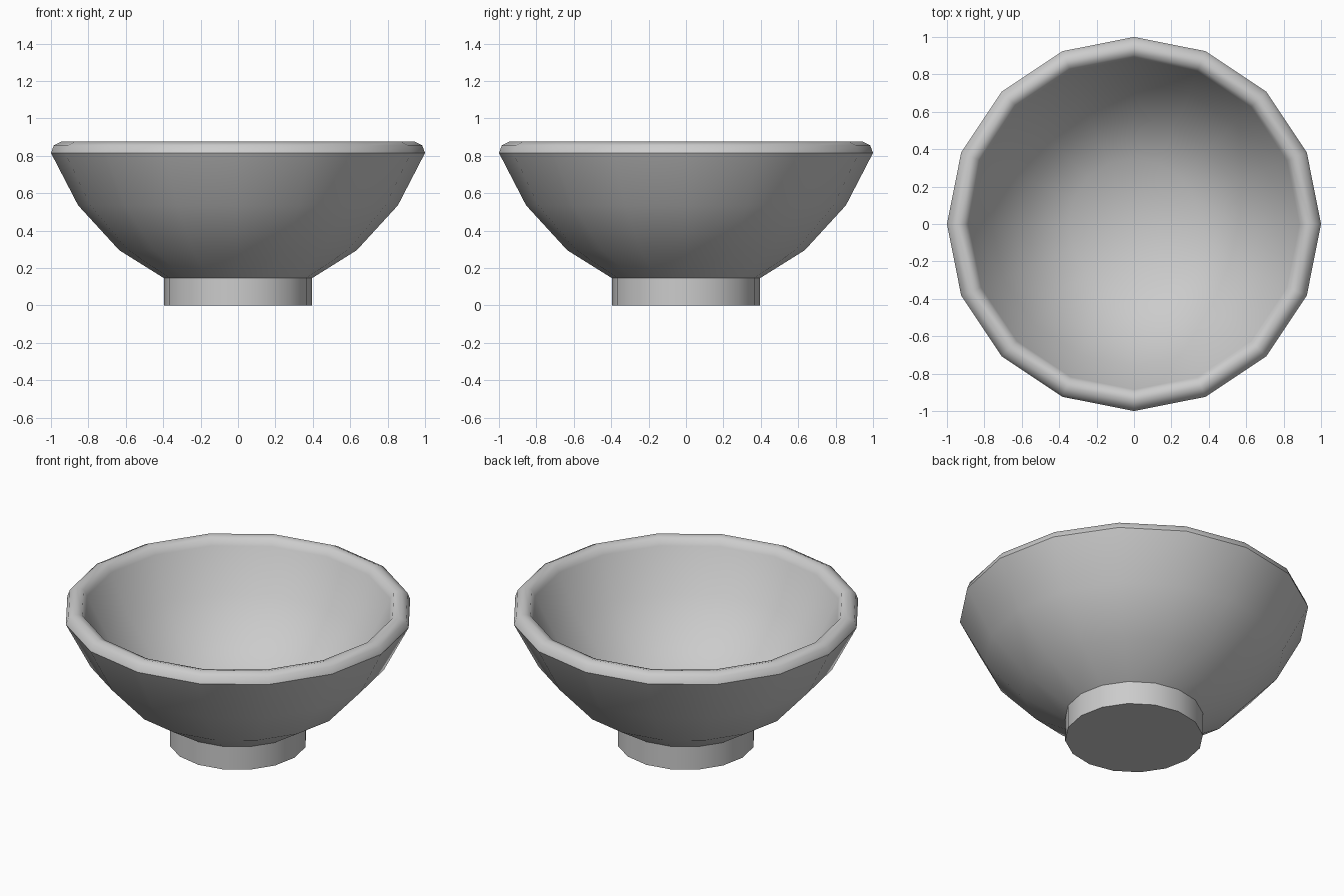
import bpy, bmesh
from math import pi, cos, sin

cube = bpy.data.objects.get("Cube")
if cube:
    bpy.data.objects.remove(cube)

SIDES = 16

clay = bpy.data.materials.new("light grey clay")
clay.use_nodes = True
clay.diffuse_color = (0.6, 0.6, 0.6, 1)
clay.node_tree.nodes["Principled BSDF"].inputs["Base Color"].default_value = (0.6, 0.6, 0.6, 1)


def lathe(name, profile, sharp):
    """Turn (radius, height) points around z; rings listed in sharp keep a hard edge."""
    bm = bmesh.new()
    rings = []
    for r, z in profile:
        if r == 0:
            rings.append([bm.verts.new((0, 0, z))] * SIDES)
        else:
            rings.append([bm.verts.new((r * cos(2 * pi * i / SIDES), r * sin(2 * pi * i / SIDES), z))
                          for i in range(SIDES)])
    for low, high in zip(rings, rings[1:]):
        for i in range(SIDES):
            j = (i + 1) % SIDES
            corners = list(dict.fromkeys((low[i], low[j], high[j], high[i])))
            bm.faces.new(corners).smooth = True
    for k in sharp:
        for i in range(SIDES):
            bm.edges.get((rings[k][i], rings[k][(i + 1) % SIDES])).smooth = False
    bmesh.ops.recalc_face_normals(bm, faces=bm.faces)
    mesh = bpy.data.meshes.new(name)
    bm.to_mesh(mesh)
    bm.free()
    mesh.materials.append(clay)
    obj = bpy.data.objects.new(name, mesh)
    bpy.context.collection.objects.link(obj)
    return obj


# Bowl: underside, outer wall, rounded rim, inner wall, floor
outer = [(0, 0.145), (0.395, 0.145), (0.635, 0.295), (0.855, 0.535), (1.0, 0.815)]
rim = [(0.985, 0.855), (0.945, 0.875), (0.905, 0.865), (0.885, 0.825)]
inner = [(0.76, 0.575), (0.57, 0.365), (0.35, 0.225), (0, 0.19)]
lathe("bowl", outer + rim + inner, sharp=(1, 4))

# Foot: short straight cylinder
lathe("foot", [(0, 0), (0.395, 0), (0.395, 0.145), (0, 0.145)], sharp=(1, 2))
